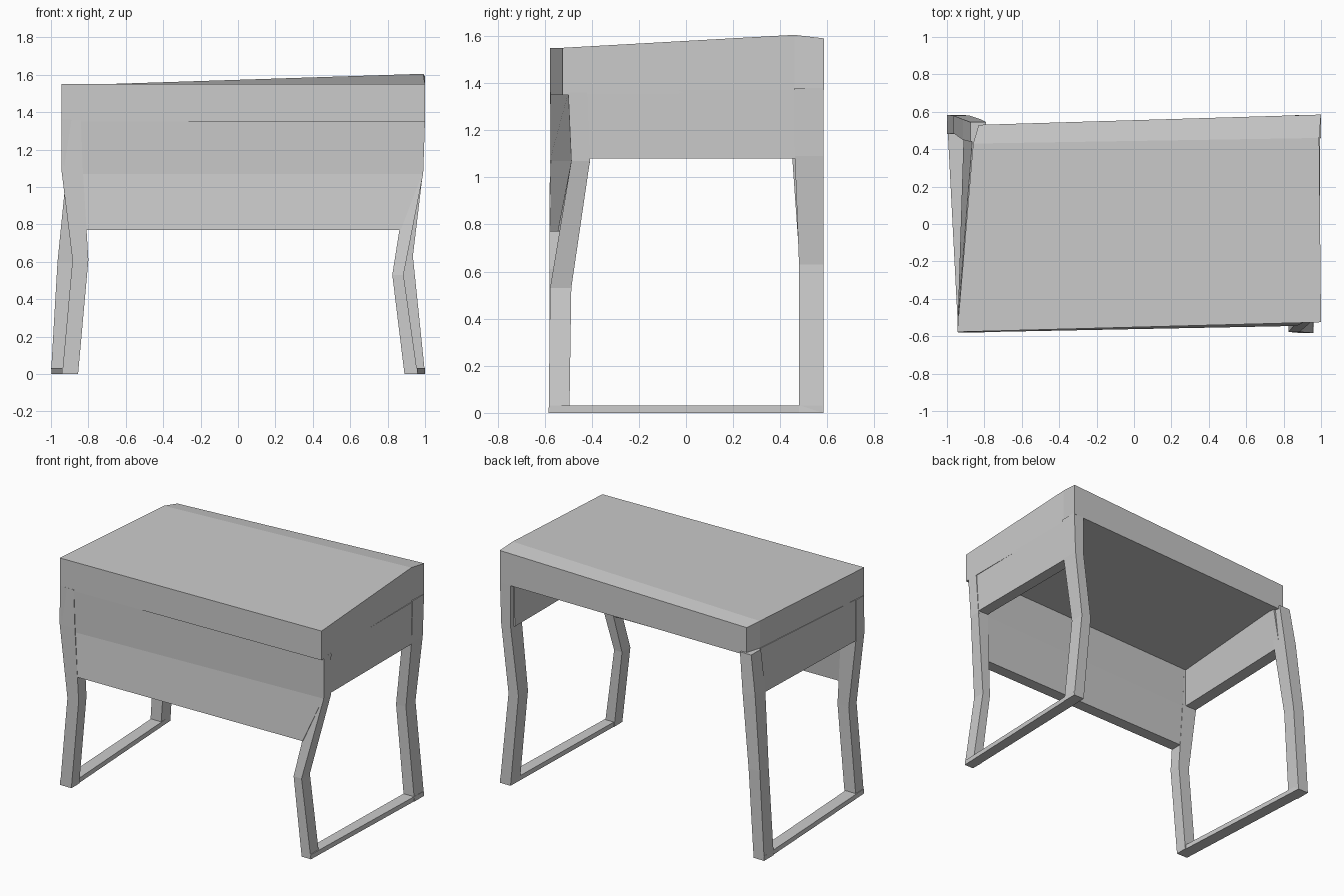
import bpy, bmesh

if "Cube" in bpy.data.objects:
    bpy.data.objects.remove(bpy.data.objects["Cube"])


def loft(name, rings):
    """Closed solid through a list of four-cornered rings."""
    bm = bmesh.new()
    rows = [[bm.verts.new(p) for p in ring] for ring in rings]
    for a, b in zip(rows, rows[1:]):
        for i in range(4):
            j = (i + 1) % 4
            bm.faces.new((a[i], a[j], b[j], b[i]))
    bm.faces.new(rows[0])
    bm.faces.new(rows[-1])
    bmesh.ops.recalc_face_normals(bm, faces=bm.faces)
    mesh = bpy.data.meshes.new(name)
    bm.to_mesh(mesh)
    bm.free()
    obj = bpy.data.objects.new(name, mesh)
    bpy.context.collection.objects.link(obj)
    return obj


def rect(z, x0, x1, y0, y1):
    return [(x0, y0, z), (x1, y0, z), (x1, y1, z), (x0, y1, z)]


def section(left, right, lo_l, hi_l, lo_r, hi_r, y_l, y_r):
    """Upright cross-section of the top, running from left to right."""
    return [(left, y_l, lo_l), (right, y_r, lo_r),
            (right, y_r, hi_r), (left, y_l, hi_l)]


# Thick desk top, slightly skewed, with a raised back right edge
loft("desk_top", [
    section(-.945, 1.0, 1.35, 1.55, 1.35, 1.55, -.577, -.525),
    section(-.86, .99, 1.35, 1.545, 1.36, 1.605, .43, .46),
    section(-.83, 1.0, 1.34, 1.53, 1.37, 1.59, .53, .585),
])

# Bent legs: each row is z, x range, y range
legs = {
    "front_left_leg": [(0, -.94, -.855, -.58, -.495), (.61, -.885, -.80, -.58, -.495),
                       (1.1, -.945, -.83, -.578, -.49), (1.36, -.945, -.84, -.576, -.49)],
    "front_right_leg": [(0, .89, .96, -.583, -.495), (.53, .825, .885, -.577, -.487),
                        (1.07, .91, .99, -.487, -.408), (1.36, .92, 1.0, -.50, -.42)],
    "back_left_leg": [(0, -1.0, -.92, .48, .583), (.6, -.965, -.88, .485, .58),
                      (1.1, -.915, -.82, .45, .56), (1.36, -.875, -.79, .44, .545)],
    "back_right_leg": [(0, .92, 1.0, .48, .583), (.63, .86, .935, .48, .583),
                       (1.09, .92, .99, .462, .583), (1.38, .92, 1.0, .46, .583)],
}
for name, rows in legs.items():
    loft(name, [rect(*r) for r in rows])

# Floor rails joining front and back feet
for name, f, b in (("left_floor_rail", (-.94, -.855), (-1.0, -.92)),
                   ("right_floor_rail", (.89, .96), (.92, 1.0))):
    loft(name, [[(x[0], y, 0), (x[1], y, 0), (x[1], y, .032), (x[0], y, .032)]
                for x, y in ((f, -.58), (b, .58))])

# Front modesty panel, turning back toward the right leg
loft("front_panel", [
    [(xl, -.578, z), (xr, yr, z), (xr, yr + .08, z), (xl, -.495, z)]
    for z, xl, xr, yr in ((.77, -.81, .87, -.545), (1.07, -.93, .985, -.487),
                          (1.36, -.94, .995, -.50))
])

# Side aprons
loft("right_apron", [rect(1.08, .91, .988, -.45, .55),
                     rect(1.37, .915, .995, -.46, .55)])
loft("left_apron", [
    [(xf, -.54, z), (xf + .085, -.54, z), (xb + .085, .50, z), (xb, .50, z)]
    for z, xf, xb in ((1.08, -.943, -.91), (1.36, -.943, -.86))
])
